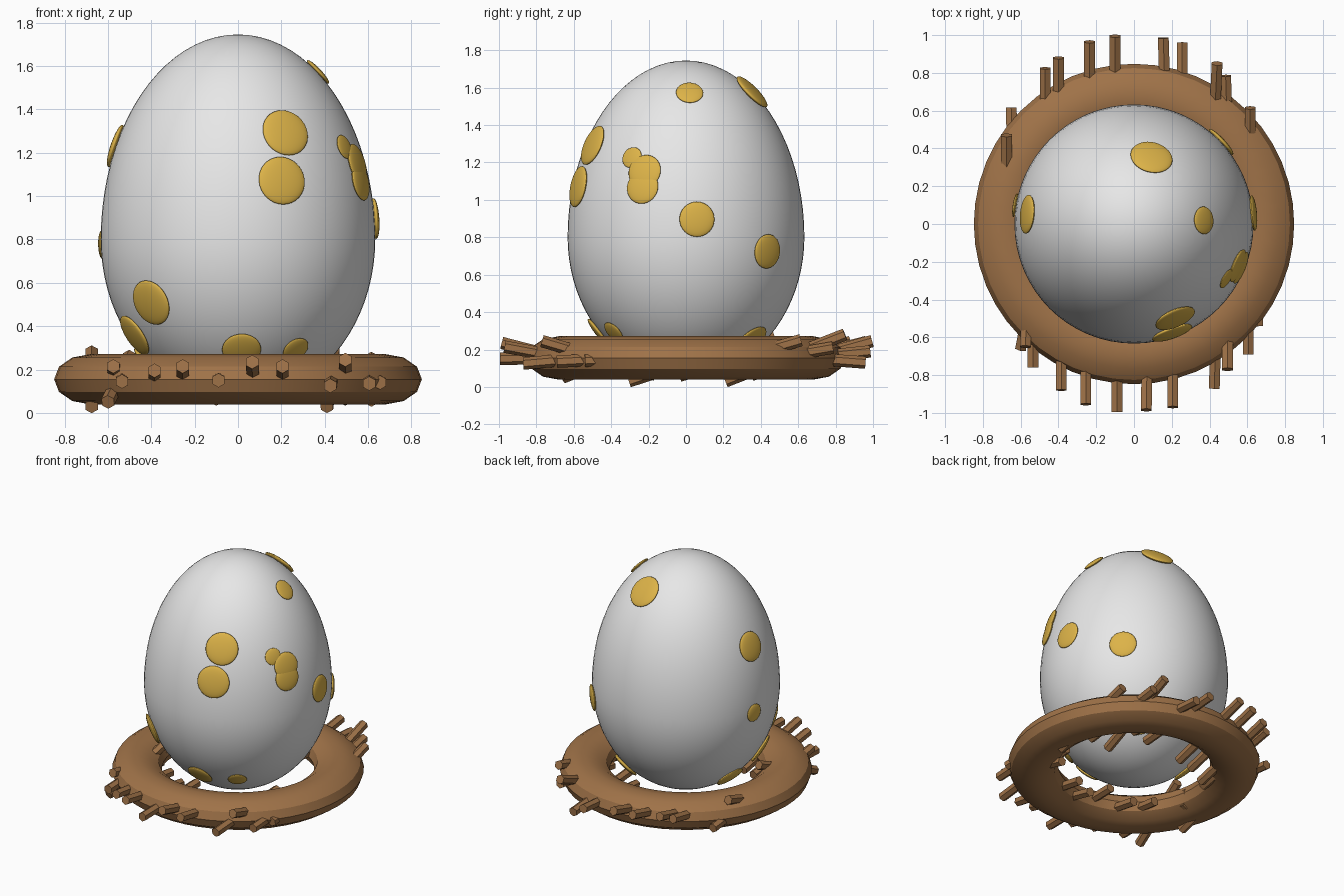
import bpy, math
from mathutils import Vector

cube = bpy.data.objects.get("Cube")
if cube:
    bpy.data.objects.remove(cube, do_unlink=True)


def material(name, rgb):
    m = bpy.data.materials.new(name)
    m.use_nodes = True
    m.diffuse_color = (*rgb, 1)
    bsdf = next(n for n in m.node_tree.nodes if n.type == 'BSDF_PRINCIPLED')
    bsdf.inputs["Base Color"].default_value = (*rgb, 1)
    return m


SHELL = material("pale_shell", (0.8, 0.8, 0.8))
GOLD = material("gold_spot", (0.72, 0.45, 0.065))
WOOD = material("brown_wood", (0.35, 0.17, 0.065))


def finish(name, mat, smooth=None):
    ob = bpy.context.object
    ob.name = ob.data.name = name
    ob.data.materials.append(mat)
    if smooth:
        bpy.ops.object.shade_smooth_by_angle(angle=math.radians(smooth))
    return ob


# Egg: two half ellipsoids, the upper one taller
MID, RAD, UP, DOWN = 0.80, 0.633, 0.945, 0.746
bpy.ops.mesh.primitive_uv_sphere_add(segments=64, ring_count=40, radius=1)
egg = finish("egg", SHELL, 40)
for v in egg.data.vertices:
    h = UP if v.co.z > 0 else DOWN
    v.co = (v.co.x * RAD, v.co.y * RAD, MID + v.co.z * h)

# Spots: flattened domes lying on the shell (azimuth in degrees, height, radius)
SPOTS = [
    (-66.4, 1.29, 0.112), (-70.7, 1.07, 0.112), (-133, 0.51, 0.108),
    (-158, 0.36, 0.105), (-88, 0.295, 0.09), (-55.5, 0.295, 0.065),
    (-30.5, 1.225, 0.058), (-21.9, 1.15, 0.092), (-22.3, 1.067, 0.09),
    (5.3, 0.896, 0.094), (43.3, 0.725, 0.092), (3, 1.57, 0.073),
    (75.3, 1.575, 0.113), (174.8, 1.23, 0.103), (171, 0.775, 0.064),
    (54, 0.25, 0.10), (171, 0.23, 0.10),
]
for i, (az, z, size) in enumerate(SPOTS):
    a = math.radians(az)
    h = UP if z > MID else DOWN
    t = (z - MID) / h
    r = RAD * math.sqrt(1 - t * t)
    n = Vector((math.cos(a) * r / RAD**2, math.sin(a) * r / RAD**2, t / h)).normalized()
    pos = Vector((r * math.cos(a), r * math.sin(a), z)) + n * 0.004
    bpy.ops.mesh.primitive_uv_sphere_add(segments=32, ring_count=16, radius=1, location=pos)
    spot = finish(f"spot_{i + 1}", GOLD, 40)
    spot.rotation_euler = n.to_track_quat('Z', 'Y').to_euler()
    spot.scale = (size, size, size * 0.2)

# Nest ring: squashed torus
RING, RING_Z = 0.68, 0.155
bpy.ops.mesh.primitive_torus_add(major_segments=48, minor_segments=12,
                                 major_radius=RING, minor_radius=0.168,
                                 location=(0, 0, RING_Z))
bpy.context.object.scale.z = 0.69
bpy.ops.object.transform_apply(location=False, rotation=False, scale=True)
finish("nest_ring", WOOD, 30)

# Twigs: hexagonal rods running front to back through the ring
# (outer tip x, y, z; sideways offset of the middle)
TWIGS = [
    (-0.47, 0.825, 0.22, 0.0), (-0.40, 0.88, 0.24, 0.0), (-0.235, 0.965, 0.24, 0.0),
    (-0.10, 0.995, 0.245, 0.0), (0.155, 0.985, 0.19, 0.01), (0.255, 0.96, 0.13, 0.0),
    (0.44, 0.85, 0.28, -0.015), (0.485, 0.785, 0.21, 0.01), (0.615, 0.615, 0.25, 0.0),
    (-0.65, 0.615, 0.12, 0.01), (-0.675, 0.47, 0.28, 0.0),
    (-0.575, -0.65, 0.215, 0.01), (-0.535, -0.76, 0.145, 0.0), (-0.385, -0.88, 0.195, 0.0),
    (-0.255, -0.955, 0.215, 0.0), (-0.09, -0.995, 0.15, 0.0), (0.065, -0.985, 0.235, 0.005),
    (0.205, -0.97, 0.215, 0.0), (0.425, -0.87, 0.125, 0.01), (0.495, -0.77, 0.245, 0.0),
    (0.605, -0.69, 0.135, 0.0), (0.655, -0.54, 0.14, -0.01), (-0.60, -0.66, 0.05, 0.05),
]
for i, (x, y, z, lean) in enumerate(TWIGS):
    tip = Vector((x, y, z))
    cx = x + lean
    mid = Vector((cx, math.copysign(math.sqrt(max(RING**2 - cx * cx, 0)), y), RING_Z))
    d = tip - mid
    bpy.ops.mesh.primitive_cylinder_add(vertices=6, radius=0.033, depth=2 * d.length,
                                        location=mid)
    bpy.context.object.rotation_euler = d.to_track_quat('Z', 'Y').to_euler()
    finish(f"twig_{i + 1}", WOOD)
